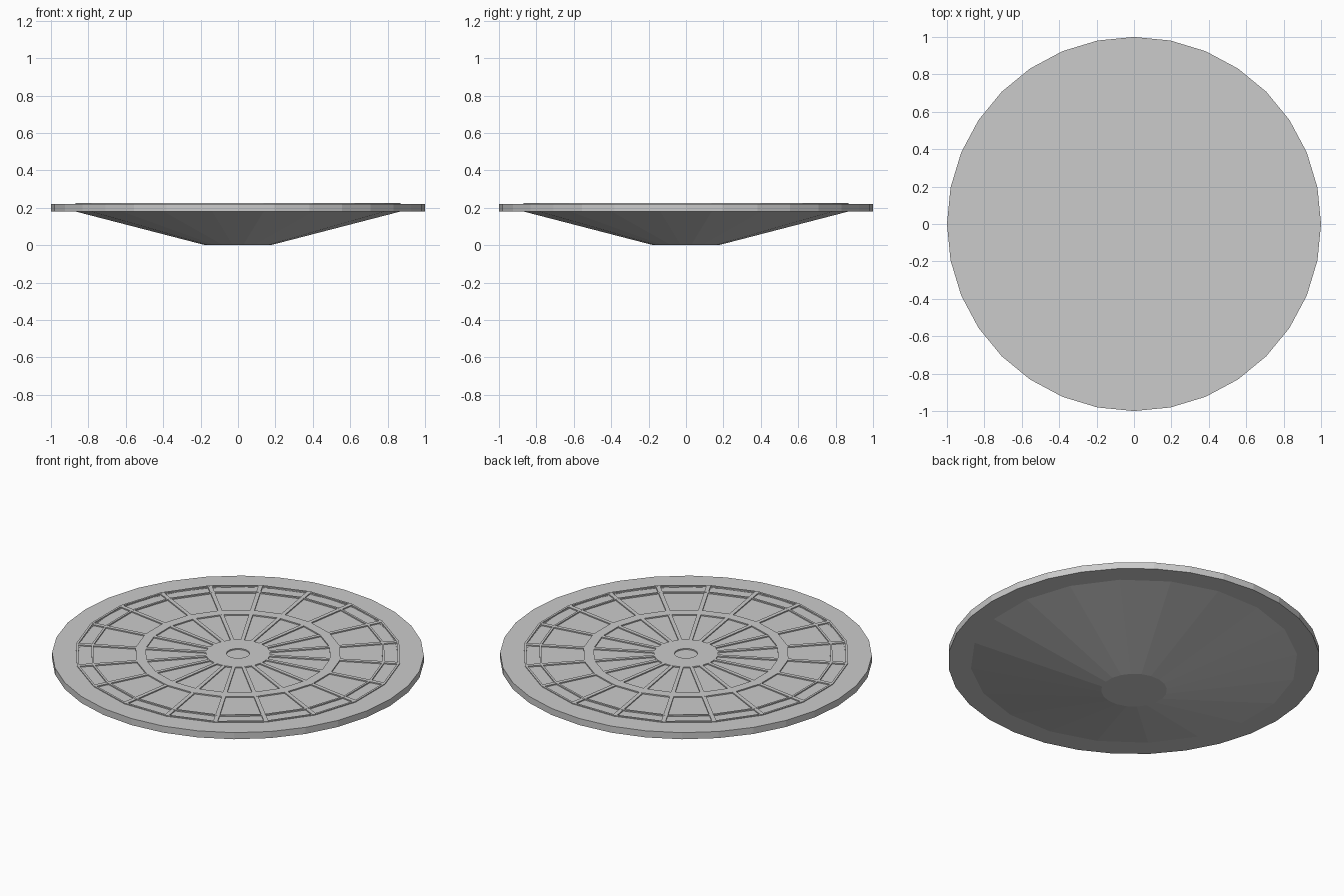
import bpy, bmesh
from math import cos, sin, pi

if "Cube" in bpy.data.objects:
    bpy.data.objects.remove(bpy.data.objects["Cube"])

N = 20            # sides of the dish
OFF = pi / N      # half-step, so flats face the axes


def finish(name, bm):
    bmesh.ops.recalc_face_normals(bm, faces=bm.faces)
    me = bpy.data.meshes.new(name)
    bm.to_mesh(me)
    bm.free()
    ob = bpy.data.objects.new(name, me)
    bpy.context.collection.objects.link(ob)
    return ob


def lathe(name, profile, sides, offset=0.0, closed=False):
    """Spin an (r, z) profile; open profiles get end caps."""
    bm = bmesh.new()
    loops = []
    for r, z in profile:
        loops.append([bm.verts.new((r * cos(offset + 2 * pi * i / sides),
                                    r * sin(offset + 2 * pi * i / sides), z))
                      for i in range(sides)])
    pairs = list(zip(loops, loops[1:]))
    if closed:
        pairs.append((loops[-1], loops[0]))
    for a, b in pairs:
        for i in range(sides):
            j = (i + 1) % sides
            bm.faces.new((a[i], a[j], b[j], b[i]))
    if not closed:
        bm.faces.new(loops[0])
        bm.faces.new(loops[-1])
    return finish(name, bm)


def band(name, r0, r1, z0, z1, sides=N, offset=OFF):
    return lathe(name, [(r0, z0), (r1, z0), (r1, z1), (r0, z1)], sides, offset, True)


FLOOR, TOP = 0.217, 0.224

# tapered dish body
lathe("dish_body", [(0.177, 0), (0.88, 0.18), (0.88, FLOOR)], N, OFF)

# flat outer rim
band("outer_rim", 0.86, 1.0, 0.18, 0.219, 32, 0)

# raised concentric trim
band("edge_trim", 0.868, 0.88, FLOOR - 0.01, TOP)
band("outer_trim", 0.785, 0.797, FLOOR - 0.01, TOP)
band("middle_trim", 0.50, 0.556, FLOOR - 0.01, TOP)
band("hub", 0.062, 0.175, FLOOR - 0.01, TOP)

# radial ribs between the panels
bm = bmesh.new()
for k in range(N):
    a = OFF + 2 * pi * k / N
    c, s = cos(a), sin(a)
    ring = []
    for z in (FLOOR - 0.01, TOP - 0.0005):
        ring.append([bm.verts.new((r * c - w * s, r * s + w * c, z))
                     for r, w in ((0.165, -0.010), (0.872, -0.012),
                                  (0.872, 0.012), (0.165, 0.010))])
    lo, hi = ring
    bm.faces.new(lo)
    bm.faces.new(hi)
    for i in range(4):
        j = (i + 1) % 4
        bm.faces.new((lo[i], lo[j], hi[j], hi[i]))
finish("radial_ribs", bm)
